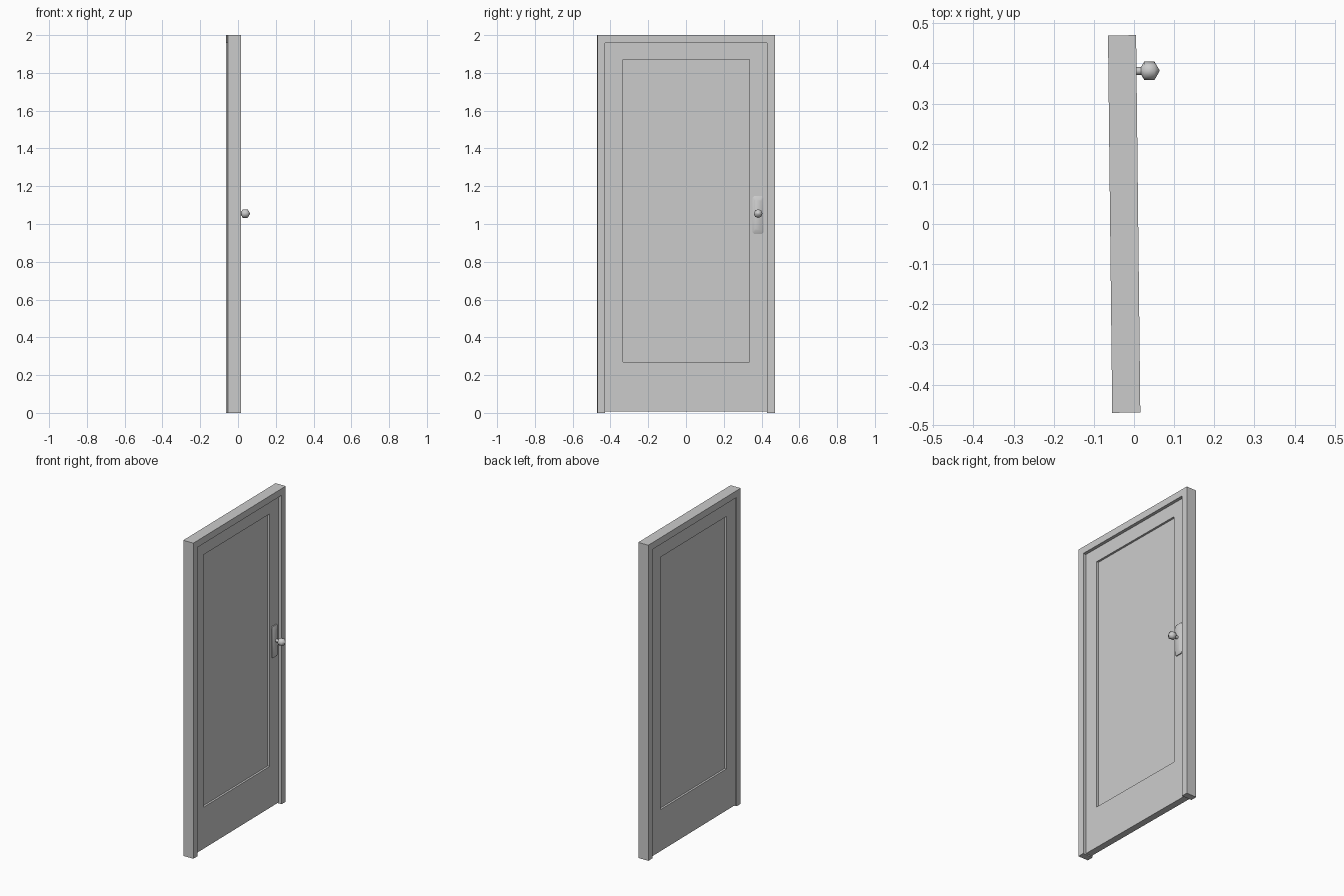
import bpy, bmesh
from math import cos, sin, pi
from mathutils import Matrix

if "Cube" in bpy.data.objects:
    bpy.data.objects.remove(bpy.data.objects["Cube"])

# The whole door is turned very slightly about the vertical axis
PLACE = Matrix.Translation((-0.0245, 0, 0)) @ Matrix.Rotation(0.0112, 4, 'Z')


def loft(name, sections, smooth=None):
    """Skin a list of (x, [(y, z), ...]) sections and cap both ends."""
    bm = bmesh.new()
    loops = [[bm.verts.new((x, y, z)) for y, z in pts] for x, pts in sections]
    for a, b in zip(loops, loops[1:]):
        n = len(a)
        for i in range(n):
            j = (i + 1) % n
            bm.faces.new((a[i], a[j], b[j], b[i]))
    bm.faces.new(loops[0][::-1])
    bm.faces.new(loops[-1])
    bmesh.ops.recalc_face_normals(bm, faces=bm.faces)
    bm.transform(PLACE)
    mesh = bpy.data.meshes.new(name)
    bm.to_mesh(mesh)
    bm.free()
    obj = bpy.data.objects.new(name, mesh)
    bpy.context.collection.objects.link(obj)
    if smooth:
        bpy.ops.object.select_all(action='DESELECT')
        obj.select_set(True)
        bpy.context.view_layer.objects.active = obj
        bpy.ops.object.shade_smooth_by_angle(angle=smooth)
    return obj


def rect(y, z0, z1):
    return [(-y, z0), (y, z0), (y, z1), (-y, z1)]


def ring(r, y, z, n=8):
    return [(y + r * cos(2 * pi * i / n), z + r * sin(2 * pi * i / n)) for i in range(n)]


def chamfered(hy, hz, c, y, z):
    q = [(hy, -hz + c), (hy, hz - c), (hy - c, hz), (-hy + c, hz),
         (-hy, hz - c), (-hy, -hz + c), (-hy + c, -hz), (hy - c, -hz)]
    return [(y + a, z + b) for a, b in q]


# Door frame: two jambs and a head in one upside-down U
W, IN, TOP = 0.47, 0.428, 1.957
u_shape = [(-W, 0), (-IN, 0), (-IN, TOP), (IN, TOP), (IN, 0), (W, 0), (W, 2), (-W, 2)]
loft("door_frame", [(-0.035, u_shape), (0.035, u_shape)])

# Door leaf with a sunken panel on both faces
BACK, FRONT, SINK = -0.027, 0.015, 0.013
panel, leaf = rect(0.335, 0.27, 1.87), rect(IN, 0.007, TOP)
loft("door_leaf", [(BACK + SINK, panel), (BACK, panel), (BACK, leaf),
                   (FRONT, leaf), (FRONT, panel), (FRONT - SINK, panel)])

# Handle plate with sloping edges
KY, KZ = 0.381, 1.055
loft("handle_plate", [(FRONT - 0.002, chamfered(0.029, 0.1, 0.008, KY, 1.048)),
                      (FRONT + 0.006, chamfered(0.029, 0.1, 0.008, KY, 1.048)),
                      (FRONT + 0.015, chamfered(0.017, 0.08, 0.006, KY, 1.048))], smooth=0.6)

# Knob neck and low-poly ball
KX, R = 0.067, 0.0255
loft("knob_neck", [(FRONT + 0.01, ring(0.01, KY, KZ)), (KX - 0.012, ring(0.01, KY, KZ))], smooth=0.9)
loft("knob", [(KX - R, ring(0.001, KY, KZ)), (KX - R * 0.5, ring(R * 0.9, KY, KZ)),
              (KX + R * 0.5, ring(R * 0.9, KY, KZ)), (KX + R, ring(0.001, KY, KZ))], smooth=1.2)
